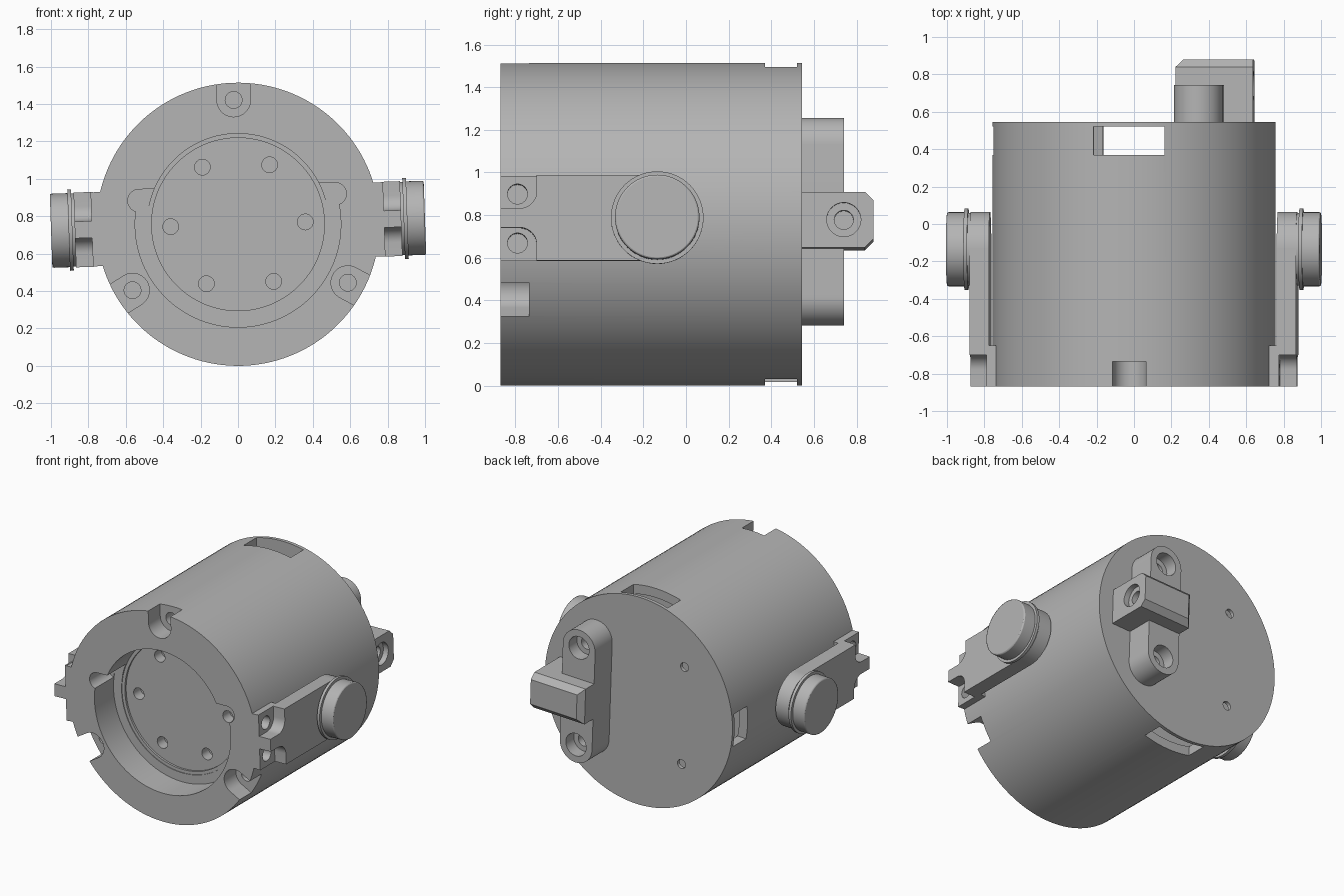
import bpy
import bmesh
from math import cos, sin, radians
from mathutils import Matrix

cube = bpy.data.objects.get("Cube")
if cube:
    bpy.data.objects.remove(cube, do_unlink=True)

grey = bpy.data.materials.new("plain grey")
grey.use_nodes = True
grey.diffuse_color = (0.46, 0.46, 0.46, 1)
grey.node_tree.nodes["Principled BSDF"].inputs["Base Color"].default_value = (0.46, 0.46, 0.46, 1)

# Whole unit is rolled slightly about its long axis
PLACE = Matrix.Translation((0, 0, 0.757)) @ Matrix.Rotation(radians(-2), 4, 'Y')
FRONT, BACK, R = -0.87, 0.545, 0.757


def arc(a, b, r, start=0, end=360, n=32):
    full = end - start == 360
    steps = n if full else n + 1
    angles = [radians(start + (end - start) * i / n) for i in range(steps)]
    return [(a + r * cos(t), b + r * sin(t)) for t in angles]


def rect(a0, a1, b0, b1):
    return [(a0, b0), (a1, b0), (a1, b1), (a0, b1)]


def prism(name, axis, pts, lo, hi):
    """Extrude a 2D outline along an axis."""
    def at(p, t):
        a, b = p
        return {'X': (t, a, b), 'Y': (a, t, b), 'Z': (a, b, t)}[axis]
    bm = bmesh.new()
    low = [bm.verts.new(at(p, lo)) for p in pts]
    high = [bm.verts.new(at(p, hi)) for p in pts]
    bm.faces.new(low)
    bm.faces.new(high)
    n = len(pts)
    for i in range(n):
        j = (i + 1) % n
        bm.faces.new((low[i], low[j], high[j], high[i]))
    bmesh.ops.recalc_face_normals(bm, faces=bm.faces)
    mesh = bpy.data.meshes.new(name)
    bm.to_mesh(mesh)
    bm.free()
    mesh.materials.append(grey)
    ob = bpy.data.objects.new(name, mesh)
    bpy.context.scene.collection.objects.link(ob)
    return ob


def cut(targets, axis, pts, lo, hi, turn=0):
    """Subtract an extruded outline, optionally turned about the long axis."""
    tool = prism("cutter", axis, pts, lo, hi)
    tool.hide_render = True
    tool.data.transform(Matrix.Rotation(radians(turn), 4, 'Y'))
    for ob in targets:
        mod = ob.modifiers.new("cut", 'BOOLEAN')
        mod.operation = 'DIFFERENCE'
        mod.solver = 'EXACT'
        mod.object = tool
        bpy.context.view_layer.objects.active = ob
        bpy.ops.object.modifier_apply(modifier=mod.name)
    bpy.data.objects.remove(tool, do_unlink=True)


parts = []

# Main drum with an inner cavity behind the side windows
drum = prism("drum", 'Y', arc(0, 0, R, n=128), FRONT, BACK)
parts.append(drum)
cut([drum], 'Y', arc(0, 0, 0.69, n=96), 0.355, 0.52)
cut([drum], 'Z', rect(-0.19, 0.19, 0.37, 0.52), 0.5, 0.9)
cut([drum], 'Z', rect(-0.19, 0.19, 0.37, 0.52), -0.9, -0.5)
cut([drum], 'X', rect(0.37, 0.52, -0.12, 0.12), -0.9, -0.5)

# Stepped front recess with two side lobes
cut([drum], 'Y', arc(0, 0, 0.55, 168, 372, 80), -1, -0.65)
cut([drum], 'Y', arc(0, 0, 0.485, n=96), -1, -0.645)
for s in (1, -1):
    lobe = arc(0.525, 0.145, 0.06, -90, 90, 16) + [(0.4, 0.205), (0.4, 0.085)]
    cut([drum], 'Y', [(s * a, b) for a, b in lobe], -1, -0.655)
cut([drum], 'Y', arc(0, 0, 0.462, n=96), -1, -0.63)
for i in range(6):
    t = radians(60 * i)
    cut([drum], 'Y', arc(0.36 * cos(t), 0.36 * sin(t), 0.042, n=24), -0.7, -0.55)

# Rim screw slots open to the outside
for turn in (0, 120, 240):
    slot = arc(0, 0.665, 0.09, 180, 360, 24) + [(0.09, 0.9), (-0.09, 0.9)]
    cut([drum], 'Y', slot, -1, -0.735, turn)
    cut([drum], 'Y', arc(0, 0.665, 0.045, n=24), -0.8, -0.6, turn)

# Rear face holes
for z in (0.357, -0.357):
    cut([drum], 'Y', arc(-0.357, z, 0.032, n=24), 0.45, 0.6)

# Rear mounting plate with counterbored screw holes
outline = arc(0.357, 0.357, 0.13, 0, 180) + arc(0.357, -0.357, 0.13, 180, 360)
plate = prism("rear_plate", 'Y', outline, BACK - 0.005, 0.742)
parts.append(plate)
for z in (0.357, -0.357):
    cut([plate], 'Y', arc(0.357, z, 0.082), 0.65, 0.8)
    cut([plate], 'Y', arc(0.357, z, 0.045, n=24), 0.56, 0.7)

# Rear cross block with chamfered end and side hole
h, c = 0.13, 0.04
section = [(0.54, -h), (0.88 - c, -h), (0.88, c - h), (0.88, h - c), (0.88 - c, h), (0.54, h)]
block = prism("rear_block", 'X', section, 0.227, 0.64)
parts.append(block)
cut([block], 'Z', [(0.2, 0.82), (0.2, 0.9), (0.267, 0.9), (0.267, 0.88), (0.227, 0.84)], -0.3, 0.3)
cut([block], 'X', arc(0.74, 0, 0.08), 0.6, 0.7)
cut([block], 'X', arc(0.74, 0, 0.045, n=24), 0.5, 0.7)

# Side arms with feet, screw pockets and round knuckles
PIVOT = -0.135
for s, side in ((1, "left"), (-1, "right")):
    def across(lo, hi):
        return sorted((s * lo, s * hi))

    outline = arc(PIVOT, 0, 0.2, -90, 90, 40) + [(FRONT, 0.2), (FRONT, -0.2)]
    arm = prism(side + "_arm", 'X', outline, *across(0.77, 0.873))
    foot = prism(side + "_arm_foot", 'X', rect(FRONT, -0.65, -0.198, 0.198), *across(0.70, 0.78))
    for m in (1, -1):
        pocket = [(-1, 0.045)] + arc(-0.78, 0.125, 0.08, -90, 0, 10) + [(-0.70, 0.3), (-1, 0.3)]
        cut([arm], 'X', [(a, m * b) for a, b in pocket], *across(0.782, 1))
        cut([arm, foot, drum], 'X', arc(-0.79, m * 0.115, 0.047, n=24), *across(0.69, 1))
    neck = prism(side + "_knuckle_neck", 'X', arc(PIVOT, 0, 0.195, n=64), *across(0.865, 0.91))
    flange = prism(side + "_knuckle_flange", 'X', arc(PIVOT, 0, 0.217, n=64), *across(0.886, 0.906))
    knob = prism(side + "_knuckle", 'X', arc(PIVOT, 0, 0.198, n=64), *across(0.9, 1.0))
    bevel = knob.modifiers.new("edge", 'BEVEL')
    bevel.width = 0.008
    bevel.segments = 2
    bevel.limit_method = 'ANGLE'
    parts += [arm, foot, neck, flange, knob]

# Final placement and shading
for ob in parts:
    ob.data.transform(PLACE)
    bpy.ops.object.select_all(action='DESELECT')
    ob.select_set(True)
    bpy.context.view_layer.objects.active = ob
    bpy.ops.object.shade_smooth_by_angle(angle=radians(30))
